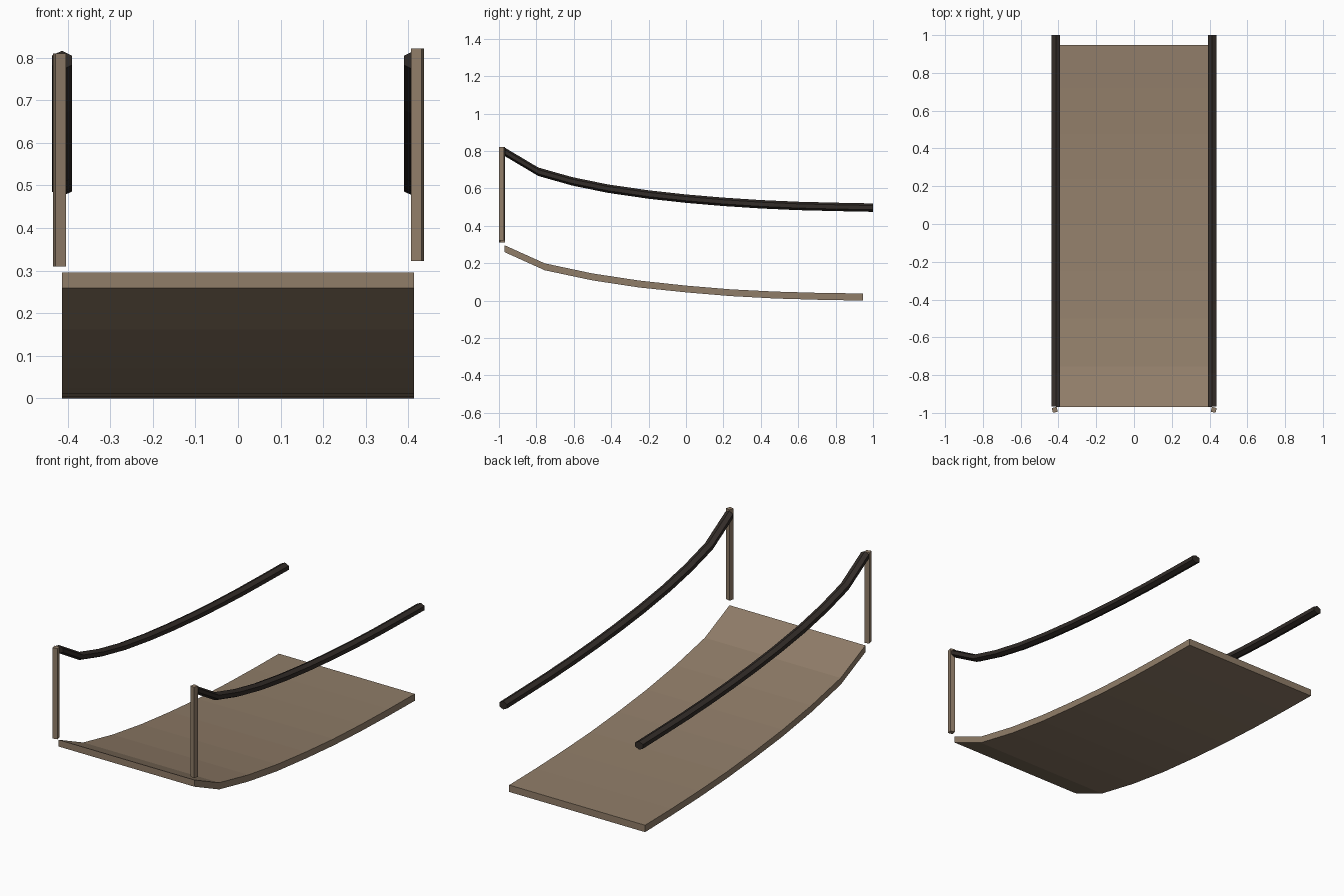
import bpy, bmesh, math
from mathutils import Matrix

if "Cube" in bpy.data.objects:
    bpy.data.objects.remove(bpy.data.objects["Cube"])


def material(name, rgb):
    m = bpy.data.materials.new(name)
    m.diffuse_color = (*rgb, 1)
    m.use_nodes = True
    m.node_tree.nodes["Principled BSDF"].inputs["Base Color"].default_value = m.diffuse_color
    return m


WOOD = material("weathered wood", (0.28, 0.205, 0.14))
ROPE = material("dark rope", (0.032, 0.025, 0.021))


def finish(name, bm, mat):
    bmesh.ops.recalc_face_normals(bm, faces=bm.faces[:])
    me = bpy.data.meshes.new(name)
    bm.to_mesh(me)
    bm.free()
    me.materials.append(mat)
    ob = bpy.data.objects.new(name, me)
    bpy.context.collection.objects.link(ob)
    return ob


def loft(name, rings, mat):
    """Skin a list of closed rings and cap both ends."""
    bm = bmesh.new()
    loops = [[bm.verts.new(p) for p in ring] for ring in rings]
    n = len(loops[0])
    for a, b in zip(loops, loops[1:]):
        for i in range(n):
            j = (i + 1) % n
            bm.faces.new((a[i], a[j], b[j], b[i]))
    bm.faces.new(loops[0])
    bm.faces.new(loops[-1])
    return finish(name, bm, mat)


# Sagging deck: (y, bottom z, top z)
deck = [(-0.97, 0.259, 0.296), (-0.755, 0.162, 0.199), (-0.5, 0.108, 0.145),
        (-0.25, 0.07, 0.107), (0, 0.044, 0.08), (0.24, 0.024, 0.06),
        (0.48, 0.011, 0.048), (0.72, 0.004, 0.041), (0.947, 0.0, 0.038)]
W = 0.414
loft("bridge_deck", [[(-W, y, lo), (W, y, lo), (W, y, hi), (-W, y, hi)]
                     for y, lo, hi in deck], WOOD)

# Handrail ropes: six-sided tubes along a sagging path (y, z)
path = [(-0.967, 0.794), (-0.79, 0.689), (-0.61, 0.638), (-0.42, 0.599),
        (-0.2, 0.567), (0, 0.545), (0.2, 0.528), (0.4, 0.515),
        (0.6, 0.506), (0.8, 0.501), (1.0, 0.497)]
for side, s in (("left", -1), ("right", 1)):
    rings = []
    for y, z in path:
        rings.append([(s * 0.414 + 0.0235 * math.cos(a) / math.cos(math.pi / 6),
                       y, z + 0.0225 * math.sin(a))
                      for a in (math.radians(30 + 60 * k) for k in range(6))])
    loft(side + "_rope", rings, ROPE)

# Posts: square, slightly twisted, left one sits a touch lower
for side, x, z, turn in (("left", -0.4195, 0.56, 13), ("right", 0.422, 0.572, -13)):
    bm = bmesh.new()
    mat = (Matrix.Translation((x, -0.984, z))
           @ Matrix.Rotation(math.radians(turn), 4, 'Z')
           @ Matrix.Diagonal((0.026, 0.026, 0.5, 1)))
    bmesh.ops.create_cube(bm, size=1, matrix=mat)
    finish(side + "_post", bm, WOOD)
